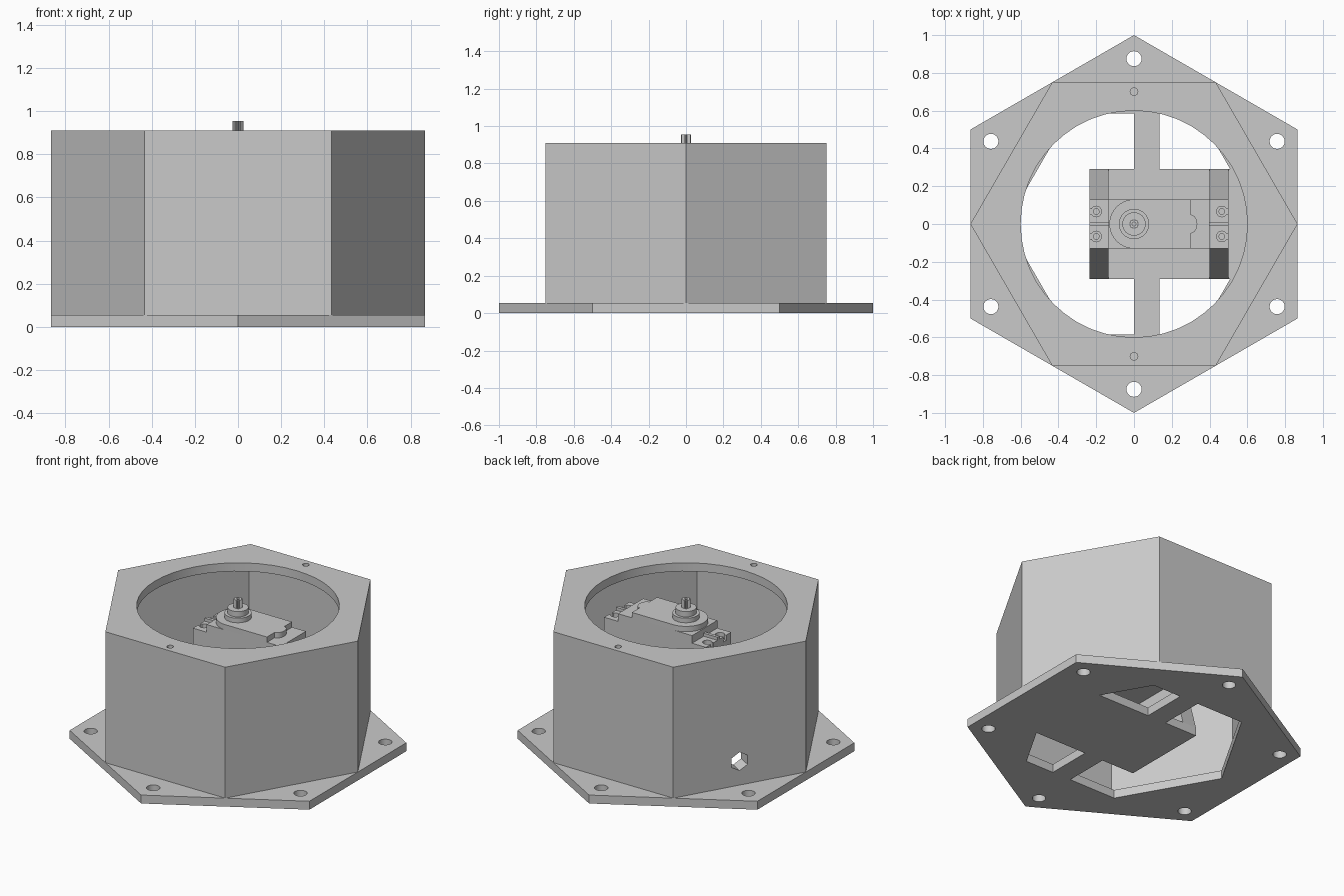
import bpy, bmesh, math
from mathutils import Matrix

cube = bpy.data.objects.get("Cube")
if cube:
    bpy.data.objects.remove(cube, do_unlink=True)

GREY = (0.59, 0.59, 0.59, 1)
mat = bpy.data.materials.new("light grey")
mat.use_nodes = True
mat.diffuse_color = GREY
mat.node_tree.nodes["Principled BSDF"].inputs["Base Color"].default_value = GREY


def prism(name, pts, lo, hi, matrix=Matrix()):
    """Extrude a flat outline from lo to hi, then place it."""
    bm = bmesh.new()
    face = bm.faces.new([bm.verts.new((x, y, lo)) for x, y in pts])
    ext = bmesh.ops.extrude_face_region(bm, geom=[face])["geom"]
    bmesh.ops.translate(bm, vec=(0, 0, hi - lo),
                        verts=[v for v in ext if isinstance(v, bmesh.types.BMVert)])
    bmesh.ops.transform(bm, matrix=matrix, verts=bm.verts)
    bmesh.ops.recalc_face_normals(bm, faces=bm.faces)
    mesh = bpy.data.meshes.new(name)
    bm.to_mesh(mesh)
    bm.free()
    mesh.materials.append(mat)
    ob = bpy.data.objects.new(name, mesh)
    bpy.context.collection.objects.link(ob)
    return ob


def ring(r, n, x=0, y=0, start=0.0):
    return [(x + r * math.cos(start + math.tau * i / n),
             y + r * math.sin(start + math.tau * i / n)) for i in range(n)]


def box(name, x0, x1, y0, y1, lo, hi):
    return prism(name, [(x0, y0), (x1, y0), (x1, y1), (x0, y1)], lo, hi)


def cut(ob, *cutters):
    """Subtract the cutters, apply, and remove them."""
    for c in cutters:
        m = ob.modifiers.new("cut", "BOOLEAN")
        m.operation, m.solver, m.object = "DIFFERENCE", "EXACT", c
        c.hide_render = True
    bpy.context.view_layer.update()
    dg = bpy.context.evaluated_depsgraph_get()
    mesh = bpy.data.meshes.new_from_object(ob.evaluated_get(dg))
    ob.modifiers.clear()
    ob.data = mesh
    for c in cutters:
        bpy.data.objects.remove(c, do_unlink=True)


FLOOR, TOP = 0.055, 0.91
WALL_R, CAVITY_R, OPENING_R = 0.866, 0.762, 0.677
HALF_W = 0.13

# Hexagonal base flange with corner bolt holes and a hexagonal opening
flange = prism("base_flange", ring(1, 6, start=math.pi / 6), 0, FLOOR)
holes = [prism("cutter", ring(0.04, 24, x, y), -0.1, 0.2)
         for x, y in ring(0.875, 6, start=math.pi / 6)]
cut(flange, prism("cutter", ring(OPENING_R, 6), -0.1, 0.2), *holes)

# Floor inside the flange: cross bridge and servo platform
box("floor_bridge", 0, 0.135, -0.587, 0.587, 0, FLOOR)
prism("servo_platform", [(-0.235, -0.29), (0.51, -0.29), (OPENING_R, 0),
                         (0.51, 0.29), (-0.235, 0.29)], 0, FLOOR)

# Hexagonal housing, round top opening, pilot holes and cable hole
housing = prism("housing", ring(WALL_R, 6), FLOOR, TOP)
side = (Matrix.Rotation(math.radians(150), 4, "Z") @ Matrix.Translation((0.72, 0, 0.21))
        @ Matrix.Rotation(math.pi / 2, 4, "Y"))
cut(housing,
    prism("cutter", ring(CAVITY_R, 6), -0.1, TOP - 0.055),
    prism("cutter", ring(0.6, 48), TOP - 0.1, 1.1),
    prism("cutter", ring(0.02, 16, 0, 0.7), 0.78, 1),
    prism("cutter", ring(0.02, 16, 0, -0.7), 0.78, 1),
    prism("cutter", ring(0.06, 6), -0.2, 0.2, side))

# Two buttressed posts that carry the servo (outline in y-z, extruded along x)
POST_TOP, TAB_TOP, CASE_TOP = 0.715, 0.75, 0.8
along_x = Matrix(((0, 0, 1, 0), (1, 0, 0, 0), (0, 1, 0, 0), (0, 0, 0, 1)))
outline = [(-0.29, FLOOR), (0.29, FLOOR), (HALF_W, 0.62), (HALF_W, POST_TOP),
           (-HALF_W, POST_TOP), (-HALF_W, 0.62)]
for label, x0, x1, hx, out in (("right", -0.235, -0.135, -0.2, -1),
                               ("left", 0.4, 0.5, 0.465, 1)):
    post = prism(label + "_post", outline, x0, x1, along_x)
    tab = box(label + "_servo_tab", x0, x1, -HALF_W, HALF_W, POST_TOP, TAB_TOP)
    pilots, slots = [], []
    for y in (-0.066, 0.066):
        pilots.append(prism("cutter", ring(0.015, 16, hx, y), 0.6, 0.8))
        slots.append(prism("cutter", ring(0.028, 20, hx, y), 0.7, 0.8))
        end = hx + out * 0.08
        slots.append(box("cutter", min(hx, end), max(hx, end), y - 0.014, y + 0.014, 0.69, 0.81))
    cut(post, *pilots)
    cut(tab, *slots)
    # Stiffening rib on the tab
    box(label + "_tab_rib", x0, x1, -0.01, 0.01, TAB_TOP, TAB_TOP + 0.02)

# Servo case in three stacked shells
for part, lo, hi in (("bottom", 0.36, 0.45), ("middle", 0.45, 0.7), ("top", 0.7, CASE_TOP)):
    box("servo_case_" + part, -0.135, 0.4, -HALF_W, HALF_W, lo, hi)

# Raised gear cover: rounded around the shaft, with a small bump at the far end
arc = [(HALF_W * math.cos(a), HALF_W * math.sin(a))
       for a in (math.pi / 2 + math.pi * i / 20 for i in range(21))]
bump = [(0.3 + 0.035 * math.cos(a), 0.05 * math.sin(a))
        for a in (-math.pi / 2 + math.pi * i / 10 for i in range(11))]
prism("gear_cover", arc + [(0.3, -HALF_W)] + bump + [(0.3, HALF_W)], CASE_TOP, 0.835)

# Output boss and splined shaft
prism("boss_lower", ring(0.08, 32), 0.835, 0.865)
prism("boss_upper", ring(0.062, 32), 0.865, 0.9)
teeth = [(r * math.cos(math.tau * i / 32), r * math.sin(math.tau * i / 32))
         for i, r in enumerate([0.026, 0.021] * 16)]
shaft = prism("splined_shaft", teeth, 0.89, 0.955)
cut(shaft, prism("cutter", ring(0.01, 12), 0.92, 1))

# Smooth the round walls, keep hard edges
bpy.ops.object.select_all(action="DESELECT")
for name in ("housing", "base_flange", "gear_cover", "boss_lower", "boss_upper"):
    ob = bpy.data.objects[name]
    ob.select_set(True)
    bpy.context.view_layer.objects.active = ob
bpy.ops.object.shade_smooth_by_angle(angle=math.radians(25))
